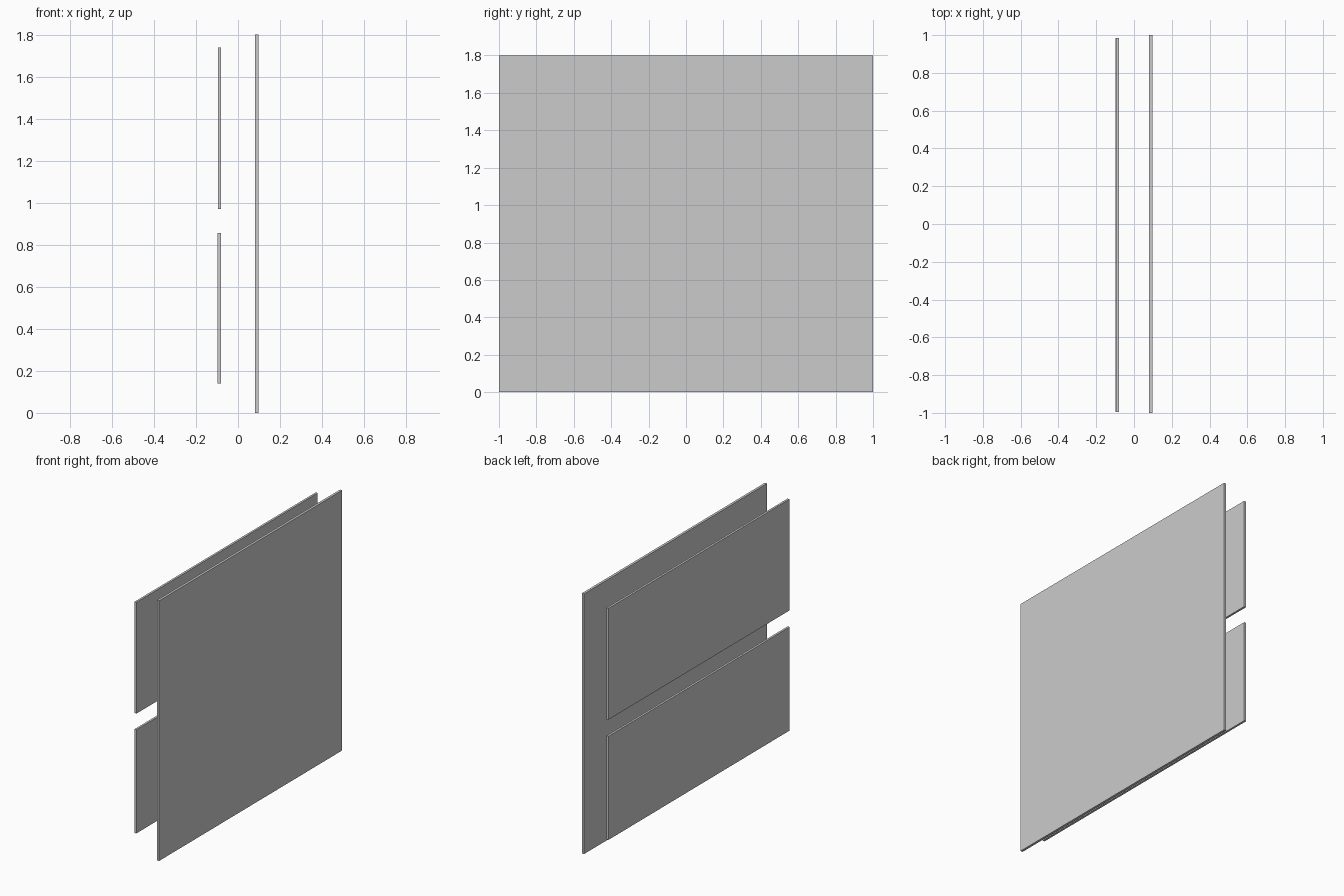
import bpy

cube = bpy.data.objects.get("Cube")
if cube:
    bpy.data.objects.remove(cube, do_unlink=True)

# Single plain grey for all boards
grey = bpy.data.materials.new("light_grey")
grey.use_nodes = True
colour = (0.6, 0.6, 0.6, 1)
grey.diffuse_color = colour
grey.node_tree.nodes["Principled BSDF"].inputs["Base Color"].default_value = colour


def board(name, low, high):
    """Flat board spanning two opposite corners."""
    bpy.ops.mesh.primitive_cube_add(size=1)
    obj = bpy.context.object
    obj.name = name
    obj.location = [(a + b) / 2 for a, b in zip(low, high)]
    obj.scale = [b - a for a, b in zip(low, high)]
    bpy.ops.object.transform_apply(location=False, rotation=False, scale=True)
    obj.data.materials.append(grey)


# Full-height board on the left, two shorter boards on the right
board("main_panel", (0.08, -1, 0), (0.097, 1, 1.8))
board("upper_panel", (-0.095, -0.995, 0.97), (-0.08, 0.985, 1.74))
board("lower_panel", (-0.097, -0.995, 0.14), (-0.082, 0.985, 0.857))
